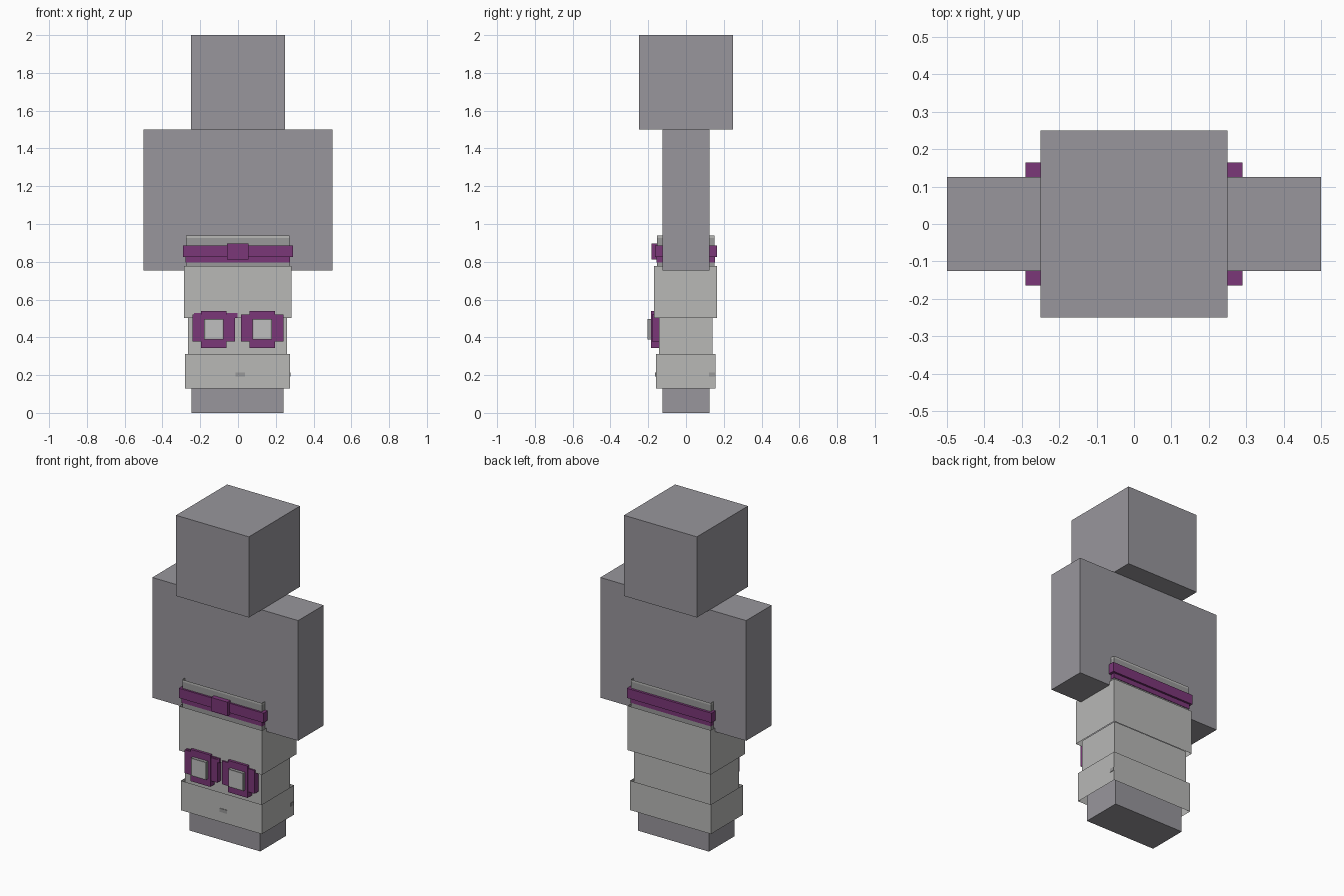
import bpy, bmesh

if "Cube" in bpy.data.objects:
    bpy.data.objects.remove(bpy.data.objects["Cube"])


def material(name, color):
    m = bpy.data.materials.new(name)
    m.diffuse_color = (*color, 1)
    m.use_nodes = True
    m.node_tree.nodes["Principled BSDF"].inputs["Base Color"].default_value = m.diffuse_color
    return m


BODY = material("body grey", (0.314, 0.305, 0.332))
CLOTH = material("light cloth grey", (0.479, 0.479, 0.468))
TRIM = material("trim grey", (0.319, 0.319, 0.319))
PURPLE = material("purple", (0.198, 0.038, 0.188))
PAD = material("pale grey", (0.52, 0.52, 0.52))


def box(name, x, y, z, mat, is_open=False):
    """Box from (min, max) ranges; is_open drops the top and bottom faces."""
    bm = bmesh.new()
    bmesh.ops.create_cube(bm, size=1)
    for v in bm.verts:
        v.co = [r[0] + (c + 0.5) * (r[1] - r[0]) for c, r in zip(v.co, (x, y, z))]
    bm.normal_update()
    if is_open:
        caps = [f for f in bm.faces if abs(f.normal.z) > 0.9]
        bmesh.ops.delete(bm, geom=caps, context='FACES_ONLY')
    mesh = bpy.data.meshes.new(name)
    bm.to_mesh(mesh)
    bm.free()
    mesh.materials.append(mat)
    ob = bpy.data.objects.new(name, mesh)
    bpy.context.collection.objects.link(ob)
    return ob


# Blocky figure
box("head", (-0.25, 0.25), (-0.25, 0.25), (1.5, 2.0), BODY)
box("torso_and_arms", (-0.5, 0.5), (-0.125, 0.125), (0.755, 1.5), BODY)
box("legs", (-0.245, 0.24), (-0.125, 0.125), (0, 0.755), BODY)

# Trousers: open sleeves around the legs
box("trouser_cuff", (-0.28, 0.275), (-0.16, 0.155), (0.13, 0.313), CLOTH, True)
box("trouser_middle", (-0.265, 0.26), (-0.143, 0.14), (0.29, 0.52), CLOTH, True)
box("trouser_upper", (-0.285, 0.284), (-0.17, 0.165), (0.503, 0.778), CLOTH, True)
box("waistband", (-0.275, 0.272), (-0.153, 0.15), (0.76, 0.925), TRIM, True)
box("waistband_hem", (-0.275, 0.272), (-0.153, 0.15), (0.925, 0.938), CLOTH, True)

# Belt
box("belt", (-0.29, 0.29), (-0.165, 0.165), (0.825, 0.885), PURPLE)
box("belt_lining", (-0.277, 0.274), (-0.156, 0.153), (0.795, 0.825), PURPLE)
box("belt_buckle", (-0.058, 0.056), (-0.182, -0.15), (0.812, 0.897), PURPLE)

# Knee pads: a cross-shaped frame with a raised plate
for side, cx in (("left", -0.128), ("right", 0.128)):
    box(f"{side}_knee_frame_wide", (cx - 0.112, cx + 0.112),
        (-0.18, -0.14), (0.378, 0.522), PURPLE)
    box(f"{side}_knee_frame_tall", (cx - 0.068, cx + 0.068),
        (-0.186, -0.14), (0.343, 0.54), PURPLE)
    plate = box(f"{side}_knee_plate", (cx - 0.051, cx + 0.051),
                (-0.205, -0.18), (0.388, 0.498), TRIM)
    plate.data.materials.append(PAD)
    # Pale centre inset in the front of the plate
    bm = bmesh.new()
    bm.from_mesh(plate.data)
    front = min(bm.faces, key=lambda f: f.calc_center_median().y)
    bmesh.ops.inset_region(bm, faces=[front], thickness=0.009)
    front.material_index = 1
    bm.to_mesh(plate.data)
    bm.free()
box("left_knee_strap", (-0.232, -0.002), (-0.176, -0.14), (0.502, 0.53), PURPLE)

# Small cuff marks
box("front_cuff_mark", (-0.012, 0.038), (-0.163, -0.159), (0.193, 0.215), TRIM)
box("side_cuff_mark", (0.274, 0.278), (0.122, 0.153), (0.193, 0.215), TRIM)
